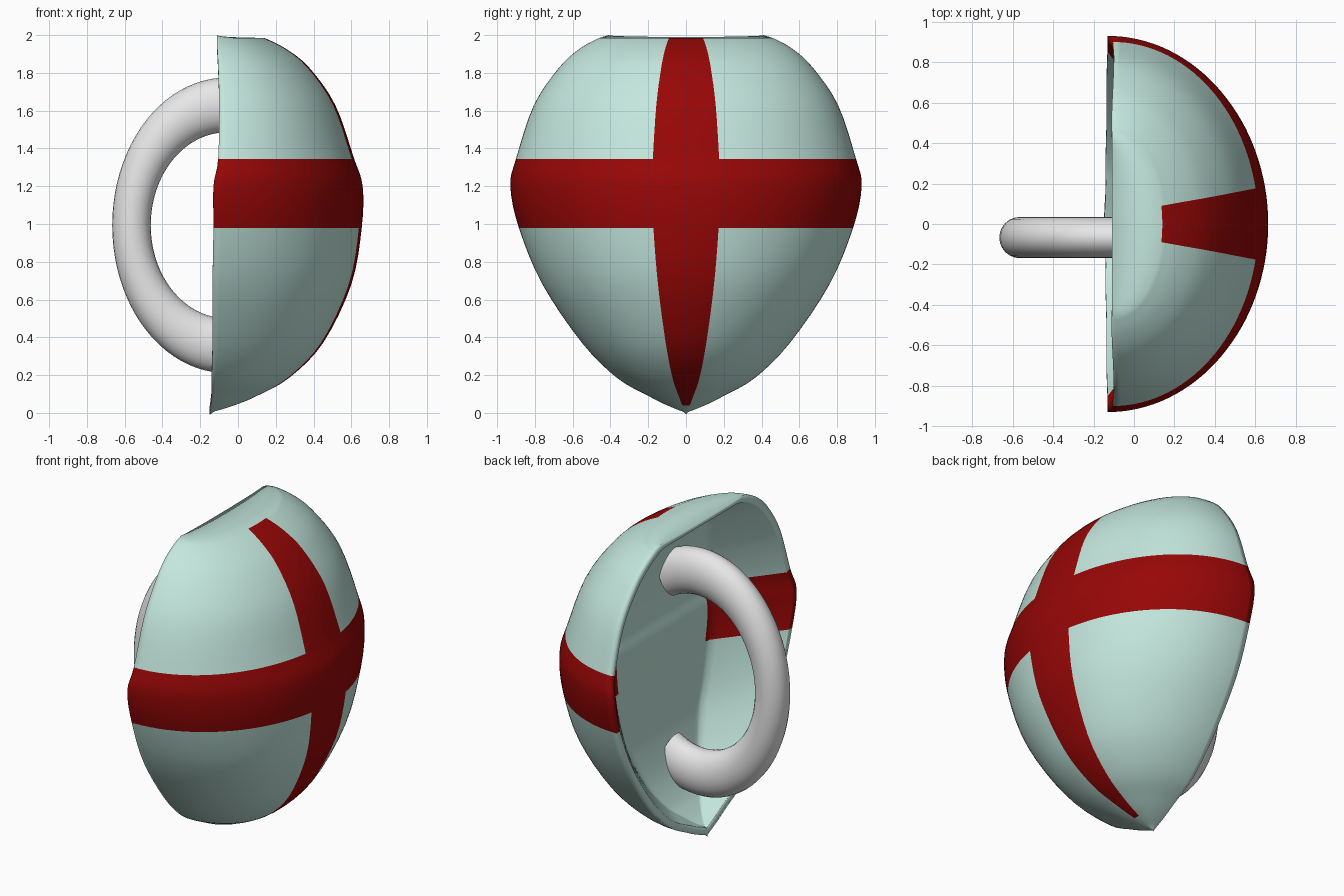
import bpy, bmesh, math
from math import sin, cos, pi

if "Cube" in bpy.data.objects:
    bpy.data.objects.remove(bpy.data.objects["Cube"], do_unlink=True)


def material(name, color):
    mat = bpy.data.materials.new(name)
    mat.use_nodes = True
    mat.diffuse_color = (*color, 1)
    bsdf = mat.node_tree.nodes["Principled BSDF"]
    bsdf.inputs["Base Color"].default_value = (*color, 1)
    bsdf.inputs["Roughness"].default_value = 0.6
    return mat


mint = material("pale mint", (0.55, 0.80, 0.73))
red = material("deep red", (0.31, 0.002, 0.002))
white = material("off white", (0.8, 0.8, 0.8))


def finish(bm, name, mats, smooth_angle):
    mesh = bpy.data.meshes.new(name)
    bmesh.ops.recalc_face_normals(bm, faces=bm.faces)
    bm.to_mesh(mesh)
    bm.free()
    obj = bpy.data.objects.new(name, mesh)
    bpy.context.collection.objects.link(obj)
    for mat in mats:
        mesh.materials.append(mat)
    bpy.ops.object.select_all(action='DESELECT')
    obj.select_set(True)
    bpy.context.view_layer.objects.active = obj
    bpy.ops.object.shade_smooth_by_angle(angle=math.radians(smooth_angle))


def spline(keys, steps):
    """Catmull-Rom interpolation through the key rows."""
    rows = []
    for i in range(len(keys) - 1):
        a, b, c, d = (keys[min(max(i + k, 0), len(keys) - 1)] for k in (-1, 0, 1, 2))
        for s in range(steps):
            t = s / steps
            rows.append([q + t / 2 * (r - p + t * (2*p - 5*q + 4*r - u + t * (3*q - p - 3*r + u)))
                         for p, q, r, u in zip(a, b, c, d)])
    rows.append(list(keys[-1]))
    return rows


# Shield sections: height, half width, crown x, rim x
BAND_LOW, BAND_HIGH, STRIPE_LOW = 0.98, 1.345, 0.04
sections = [
    (0, 0, -0.15, -0.15), (STRIPE_LOW, 0.1, -0.02, -0.145), (0.09, 0.2, 0.1, -0.14),
    (0.185, 0.365, 0.27, -0.14), (0.37, 0.55, 0.45, -0.135), (0.68, 0.76, 0.6, -0.135),
    (BAND_LOW, 0.885, 0.655, -0.13), (1.2, 0.93, 0.66, -0.13), (BAND_HIGH, 0.9, 0.615, -0.105),
    (1.63, 0.805, 0.515, -0.1), (1.83, 0.67, 0.375, -0.105), (1.93, 0.56, 0.25, -0.11),
    (1.985, 0.46, 0.14, -0.11)]
rows = spline(sections, 4)
rows.append([2.0, 0.41, -0.11, -0.11])   # flat top folds back to the rim
SEGS = 64
angles = [pi * (i / SEGS - 0.5) for i in range(SEGS + 1)]

bm = bmesh.new()


def outer_row(z, w, crown, rim):
    dip = 0.01 if crown == rim else 0
    return [bm.verts.new((rim + (crown - rim) * cos(a), w * sin(a), z - dip * cos(a)))
            for a in angles]


def inner_row(z, w, crown, rim):
    """Dish with sloping walls and a flat floor."""
    depth = min((crown - rim) * 0.42, 0.3)
    width = max(w - 0.035, 0)
    return [bm.verts.new((rim + depth * min((1 - abs(sin(a))) / 0.45, 1), width * sin(a),
                          1 + (z - 1) * 0.965)) for a in angles]


def quad(a, b, c, d, is_red):
    face = bm.faces.new((a, b, c, d))
    face.material_index = int(is_red)


def in_band(n):
    mid = (rows[n][0] + rows[n + 1][0]) / 2
    return BAND_LOW < mid < BAND_HIGH


outer = [outer_row(*row) for row in rows]
inner = [inner_row(*row) for row in rows]
last = len(rows) - 1
for n in range(last):
    for i in range(SEGS):
        mid = (angles[i] + angles[i + 1]) / 2
        # Cross on the crown, wrapping a little way into the dish
        stripe = abs(mid) < pi / 16 and rows[n][0] >= STRIPE_LOW - 0.001 and n < last - 1
        for grid, painted in ((outer, stripe or in_band(n)),
                              (inner, in_band(n) and abs(sin(mid)) > 0.52)):
            quad(grid[n][i], grid[n][i + 1], grid[n + 1][i + 1], grid[n + 1][i], painted)
    # Side rims
    for i in (0, SEGS):
        quad(outer[n][i], outer[n + 1][i], inner[n + 1][i], inner[n][i], in_band(n))
# Top rim
for i in range(SEGS):
    quad(outer[last][i], outer[last][i + 1], inner[last][i + 1], inner[last][i], False)
bmesh.ops.remove_doubles(bm, verts=bm.verts, dist=0.0005)
bmesh.ops.dissolve_degenerate(bm, edges=bm.edges, dist=0.0001)
finish(bm, "shield_body", [mint, red], 100)

# Handle: stretched open ring whose ends reach into the dish
bm = bmesh.new()
ARC, SIDES, REACH = 56, 24, 116
rings = []
for i in range(ARC + 1):
    a = math.radians(REACH * (2 * i / ARC - 1))
    ring = []
    for j in range(SIDES):
        b = 2 * pi * j / SIDES
        ring.append(bm.verts.new((-0.06 - (0.504 + 0.102 * cos(b)) * cos(a),
                                  -0.067 + 0.102 * sin(b),
                                  0.993 + (0.637 + 0.145 * cos(b)) * sin(a))))
    rings.append(ring)
for p, q in zip(rings, rings[1:]):
    for j in range(SIDES):
        k = (j + 1) % SIDES
        bm.faces.new((p[j], p[k], q[k], q[j]))
bm.faces.new(rings[0])
bm.faces.new(rings[-1])
finish(bm, "handle", [white], 40)
